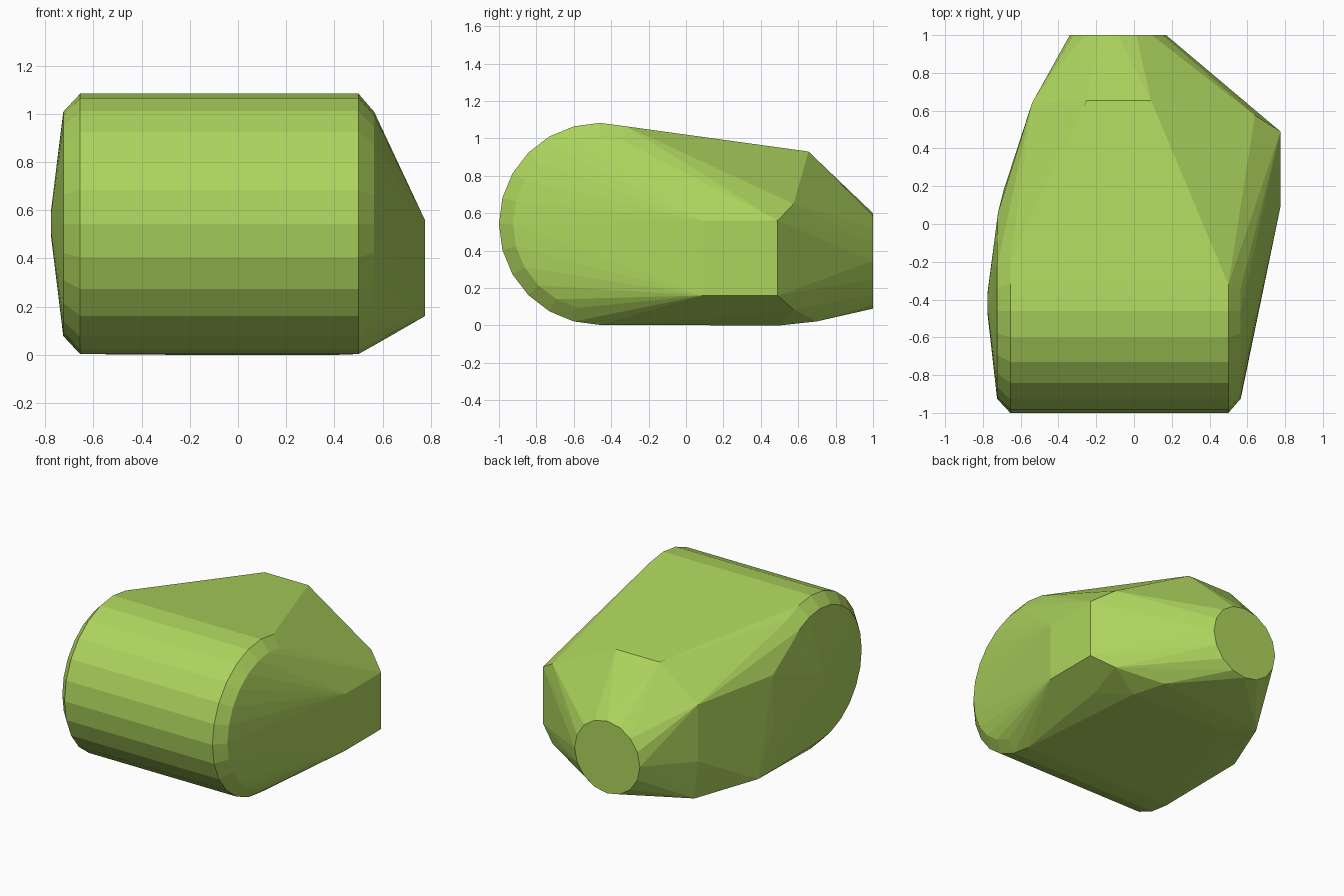
import bpy, bmesh
from math import sin, cos, pi

if "Cube" in bpy.data.objects:
    bpy.data.objects.remove(bpy.data.objects["Cube"])

bm = bmesh.new()


def ring(axis, pos, a, b, radius, count):
    """Circle of points across the x axis (a=y, b=z) or the y axis (a=x, b=z)."""
    for i in range(count):
        t = 2 * pi * i / count
        u, v = a + radius * cos(t), b + radius * sin(t)
        bm.verts.new((pos, u, v) if axis == 'x' else (u, pos, v))


# front drum: wide rounded roller with bevelled ends and a left hub
for x, r in ((-0.725, 0.465), (-0.655, 0.54), (0.5, 0.54), (0.565, 0.465)):
    ring('x', x, -0.46, 0.543, r, 24)
ring('x', -0.775, -0.42, 0.545, 0.06, 8)

# round flat face at the back
ring('y', 1.0, -0.085, 0.345, 0.255, 16)

# square plate on the right
for y in (0.09, 0.49):
    for z in (0.16, 0.56):
        bm.verts.new((0.775, y, z))

# corners of the right shoulder, top ridge, left flank and underside
corners = [
    (0.64, 0.575, 0.65), (0.64, 0.575, 0.085),
    (0.09, 0.655, 0.93), (-0.25, 0.655, 0.93),
    (-0.54, 0.64, 0.70), (-0.54, 0.64, 0.30),
    (-0.72, 0.06, 0.735), (-0.72, 0.06, 0.35),
    (-0.69, 0.18, 0.04), (-0.50, 0.62, 0.02),
    (0.575, 0.29, 0.045), (0.33, 0.70, 0.022),
    (-0.30, 0.50, 0.0), (0.42, 0.50, 0.0),
]
for c in corners:
    bm.verts.new(c)

# wrap everything in one convex skin
hull = bmesh.ops.convex_hull(bm, input=bm.verts[:])
loose = {g for g in hull['geom_interior'] + hull['geom_unused']
         if isinstance(g, bmesh.types.BMVert)}
bmesh.ops.delete(bm, geom=list(loose), context='VERTS')
bmesh.ops.recalc_face_normals(bm, faces=bm.faces[:])

mesh = bpy.data.meshes.new("hull_shell")
bm.to_mesh(mesh)
bm.free()
shell = bpy.data.objects.new("hull_shell", mesh)
bpy.context.collection.objects.link(shell)

mat = bpy.data.materials.new("leaf_green")
mat.diffuse_color = (0.42, 0.66, 0.11, 1)
mat.use_nodes = True
mat.node_tree.nodes["Principled BSDF"].inputs["Base Color"].default_value = mat.diffuse_color
mesh.materials.append(mat)
